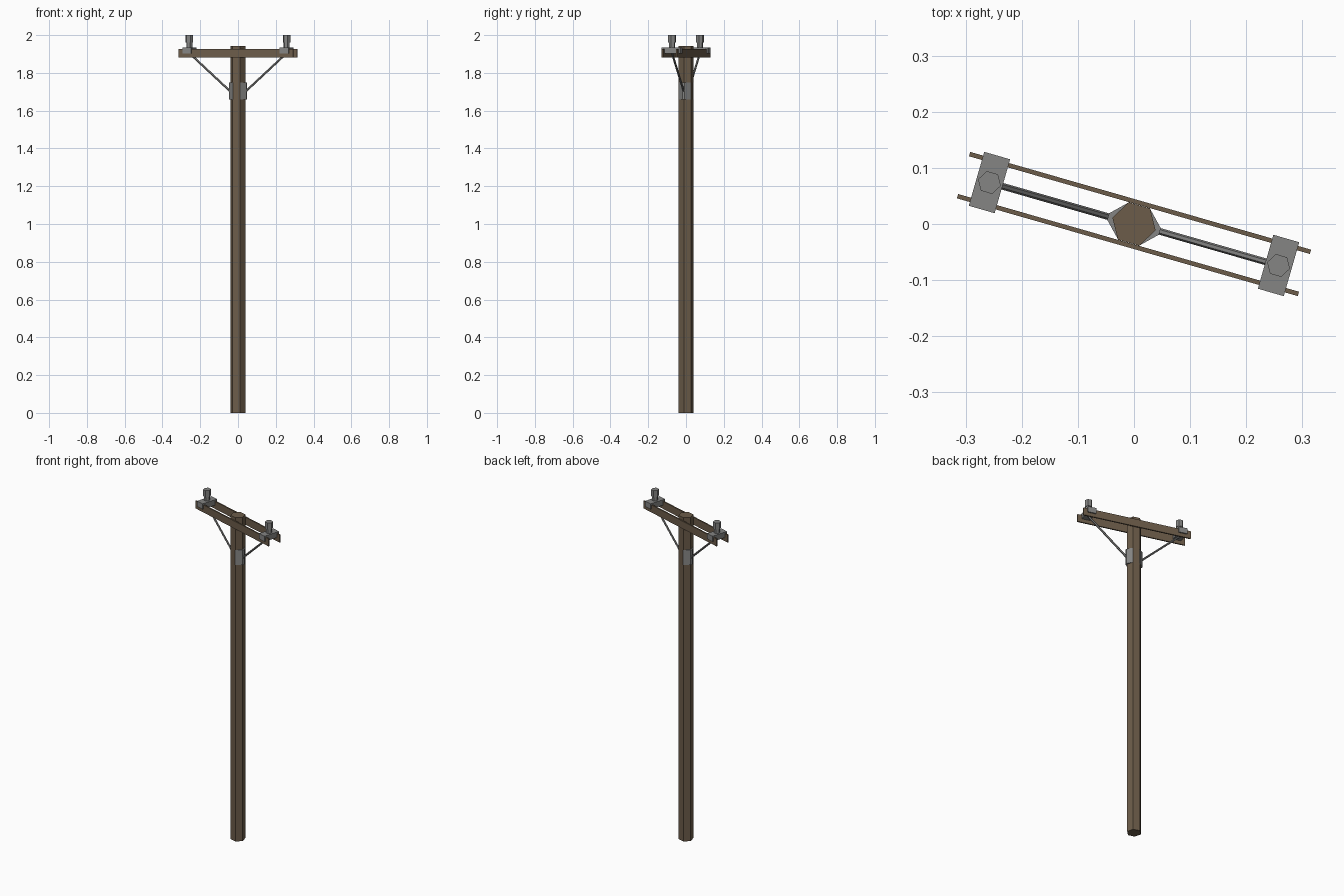
import bpy, bmesh, math
from mathutils import Vector, Matrix

if "Cube" in bpy.data.objects:
    bpy.data.objects.remove(bpy.data.objects["Cube"])

TURN = Matrix.Rotation(math.radians(-16), 4, 'Z')


def material(name, rgb):
    m = bpy.data.materials.new(name)
    m.diffuse_color = (*rgb, 1)
    m.use_nodes = True
    m.node_tree.nodes["Principled BSDF"].inputs["Base Color"].default_value = m.diffuse_color
    return m


WOOD = material("weathered wood", (0.15, 0.108, 0.068))
STEEL = material("grey steel", (0.235, 0.235, 0.23))


def finish(name, bm, mat):
    """Turn the part to the crossarm heading and add it to the scene."""
    bm.transform(TURN)
    bmesh.ops.recalc_face_normals(bm, faces=bm.faces)
    me = bpy.data.meshes.new(name)
    bm.to_mesh(me)
    bm.free()
    me.materials.append(mat)
    ob = bpy.data.objects.new(name, me)
    bpy.context.collection.objects.link(ob)


def box(name, lo, hi, mat):
    bm = bmesh.new()
    lo, hi = Vector(lo), Vector(hi)
    size = hi - lo
    bmesh.ops.create_cube(bm, size=1, matrix=Matrix.Translation((lo + hi) / 2)
                          @ Matrix.Diagonal((size.x, size.y, size.z, 1)))
    finish(name, bm, mat)


def rod(bm, a, b, r, sides=6):
    a, b = Vector(a), Vector(b)
    d = b - a
    rot = Matrix() if d.x == d.y == 0 else d.to_track_quat('Z', 'Y').to_matrix().to_4x4()
    bmesh.ops.create_cone(bm, cap_ends=True, segments=sides, radius1=r, radius2=r,
                          depth=d.length, matrix=Matrix.Translation((a + b) / 2) @ rot
                          @ Matrix.Rotation(math.pi / 2, 4, 'Z'))


def prism(name, pts, z0, z1, mat):
    bm = bmesh.new()
    f = bm.faces.new([bm.verts.new((x, y, z0)) for x, y in pts])
    top = bmesh.ops.extrude_face_region(bm, geom=[f])["geom"]
    bmesh.ops.translate(bm, vec=(0, 0, z1 - z0),
                        verts=[v for v in top if isinstance(v, bmesh.types.BMVert)])
    finish(name, bm, mat)


# hexagonal pole, corners facing along the crossarms
R = 0.04
prism("pole", [(R * math.cos(math.radians(60 * i)), R * math.sin(math.radians(60 * i)))
               for i in range(6)], 0, 1.943, WOOD)

# twin crossarm planks either side of the pole
for s, side in ((-1, "front"), (1, "back")):
    box(side + "_crossarm", (-0.316, s * 0.039 - 0.004, 1.881),
        (0.316, s * 0.039 + 0.004, 1.926), WOOD)

for s, side in ((-1, "left"), (1, "right")):
    x = s * 0.268
    # saddle block across both planks
    box(side + "_saddle", (x - 0.024, -0.05, 1.902), (x + 0.024, 0.05, 1.935), STEEL)
    # insulator: slim neck under a wider cap
    bm = bmesh.new()
    rod(bm, (x, 0, 1.93), (x, 0, 1.962), 0.017)
    rod(bm, (x, 0, 1.96), (x, 0, 2.0), 0.021)
    finish(side + "_insulator", bm, STEEL)
    # wedge bracket wrapping the pole corner
    prism(side + "_pole_bracket", [(s * 0.018, -0.036), (s * 0.048, -0.006),
                                   (s * 0.048, 0.006), (s * 0.018, 0.036)],
          1.66, 1.75, STEEL)
    # diagonal brace
    bm = bmesh.new()
    rod(bm, (s * 0.04, 0, 1.70), (s * 0.272, 0, 1.908), 0.006)
    finish(side + "_brace", bm, STEEL)
